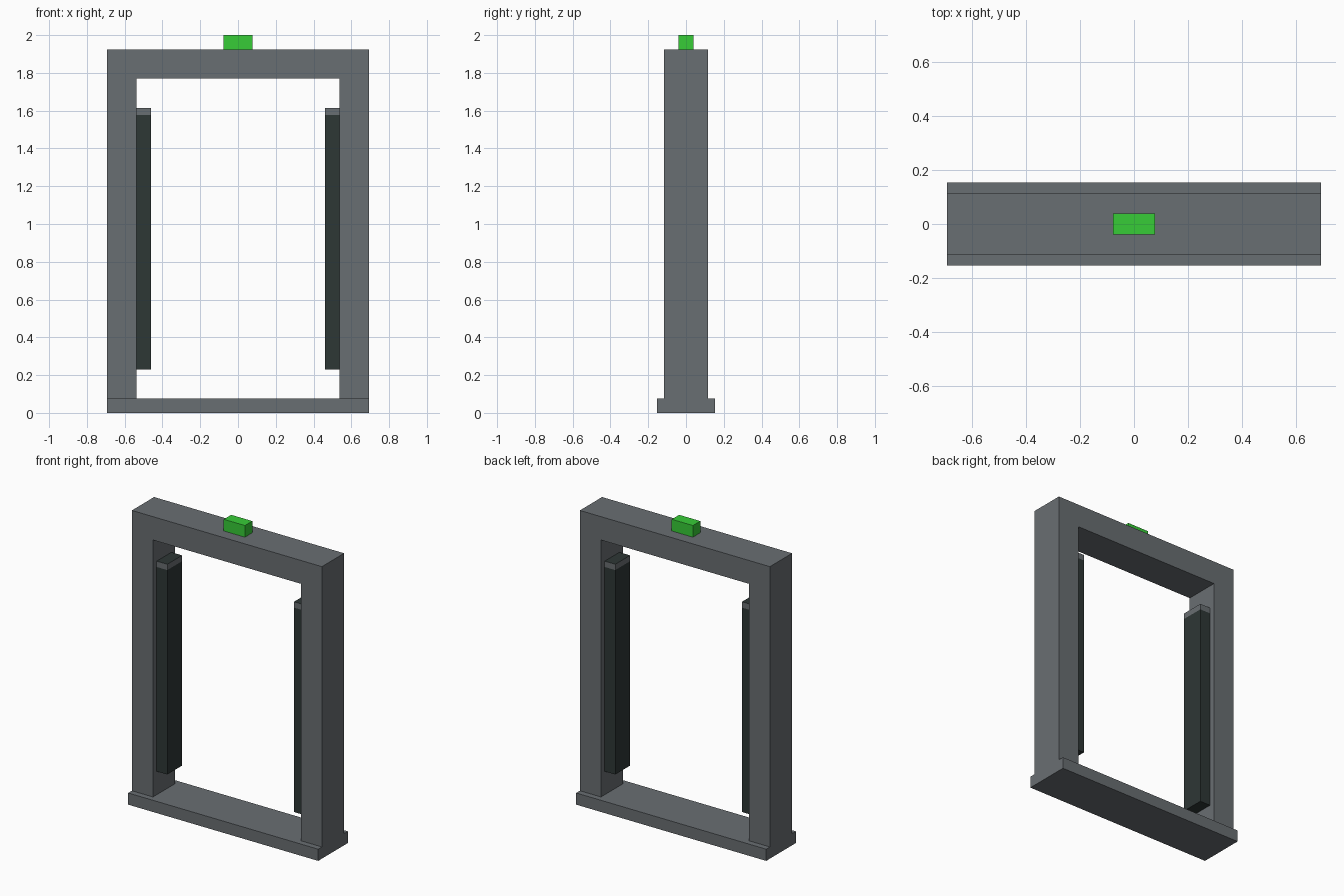
import bpy
import bmesh
from mathutils import Vector

default = bpy.data.objects.get("Cube")
if default:
    bpy.data.objects.remove(default, do_unlink=True)

U = 2 / 26  # module: the model is 26 modules tall


def material(name, rgb):
    mat = bpy.data.materials.new(name)
    mat.use_nodes = True
    mat.diffuse_color = (*rgb, 1)
    mat.node_tree.nodes["Principled BSDF"].inputs["Base Color"].default_value = (*rgb, 1)
    return mat


grey = material("steel grey", (0.141, 0.156, 0.168))
dark = material("dark panel", (0.027, 0.038, 0.036))
green = material("green light", (0.038, 0.604, 0.038))


def finish(name, bm, *mats):
    bmesh.ops.recalc_face_normals(bm, faces=bm.faces)
    mesh = bpy.data.meshes.new(name)
    bm.to_mesh(mesh)
    bm.free()
    for mat in mats:
        mesh.materials.append(mat)
    obj = bpy.data.objects.new(name, mesh)
    bpy.context.collection.objects.link(obj)
    return obj


def box_mesh(low, high):
    """Box between two corners given in modules."""
    bm = bmesh.new()
    bmesh.ops.create_cube(bm, size=1)
    low, high = Vector(low) * U, Vector(high) * U
    bmesh.ops.scale(bm, verts=bm.verts, vec=high - low)
    bmesh.ops.translate(bm, verts=bm.verts, vec=(low + high) / 2)
    return bm


# Base plate and top light
finish("base_plate", box_mesh((-9, -2, 0), (9, 2, 1)), grey)
finish("top_light", box_mesh((-1, -0.5, 25), (1, 0.5, 26)), green)

# Arch: two posts and a lintel as one extruded profile
profile = [(-9, 1), (-9, 25), (9, 25), (9, 1), (7, 1), (7, 23), (-7, 23), (-7, 1)]
bm = bmesh.new()
face = bm.faces.new([bm.verts.new((x * U, -1.5 * U, z * U)) for x, z in profile])
extruded = bmesh.ops.extrude_face_region(bm, geom=[face], use_keep_orig=True)["geom"]
bmesh.ops.translate(bm, vec=(0, 3 * U, 0),
                    verts=[v for v in extruded if isinstance(v, bmesh.types.BMVert)])
finish("arch_frame", bm, grey)

# Inner side panels, with a grey band around the upper edge
for side, name in ((1, "left_panel"), (-1, "right_panel")):
    x0, x1 = sorted((6 * side, 7 * side))
    bm = box_mesh((x0, -1, 3), (x1, 1, 21))
    bmesh.ops.bisect_plane(bm, geom=bm.verts[:] + bm.edges[:] + bm.faces[:],
                           plane_co=(0, 0, 20.5 * U), plane_no=(0, 0, 1))
    bm.normal_update()
    for f in bm.faces:
        upper = f.calc_center_median().z > 20.5 * U
        f.material_index = 1 if upper and abs(f.normal.z) < 0.5 else 0
    finish(name, bm, dark, grey)
